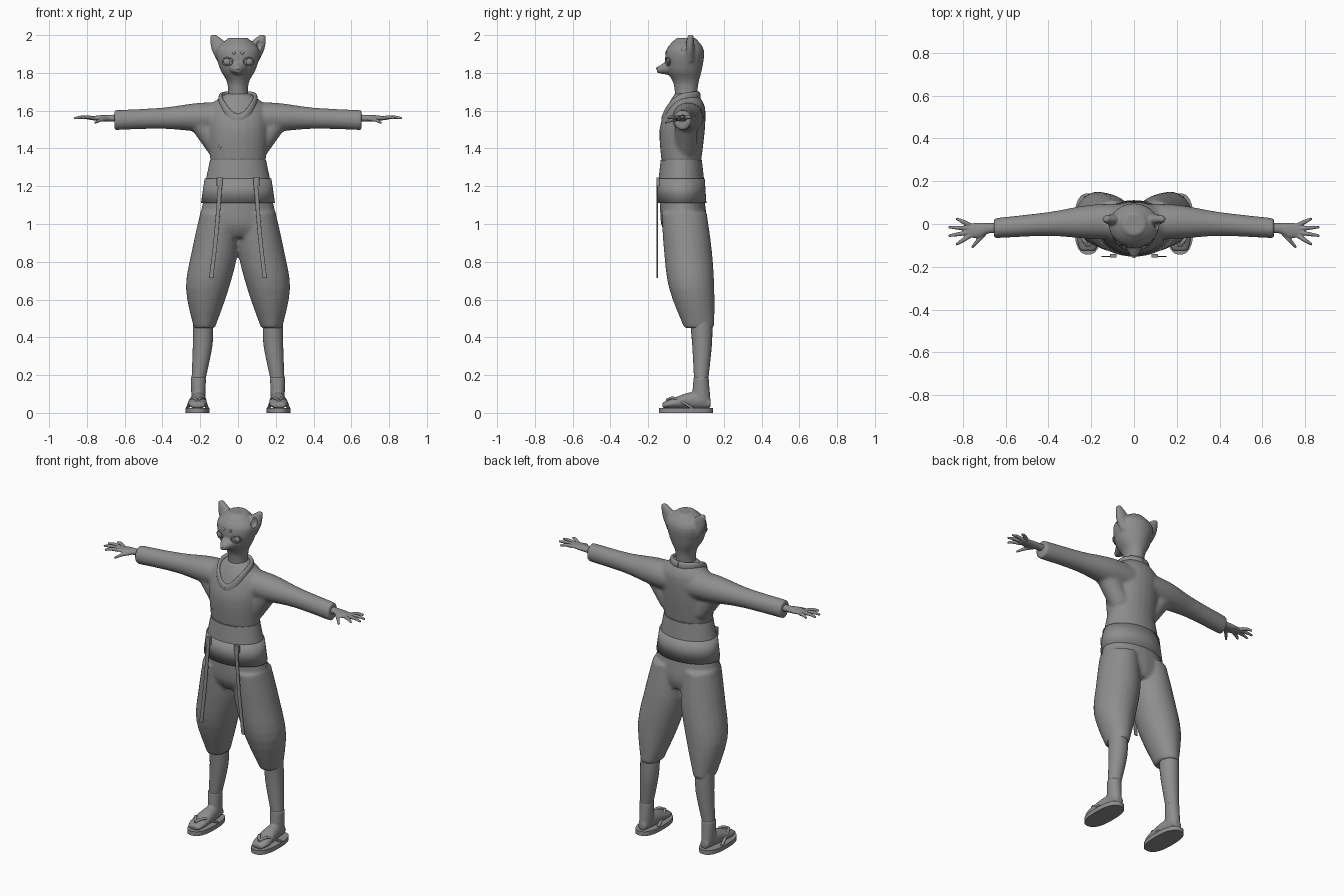
import bpy, bmesh, math
from mathutils import Vector, Matrix

cube = bpy.data.objects.get("Cube")
if cube:
    bpy.data.objects.remove(cube)

GREY = (.27, .27, .27, 1)
X, Y, Z = Vector((1, 0, 0)), Vector((0, 1, 0)), Vector((0, 0, 1))
FOOT = .215

grey = bpy.data.materials.new("plain grey")
grey.use_nodes = True
grey.diffuse_color = GREY
grey.node_tree.nodes["Principled BSDF"].inputs["Base Color"].default_value = GREY


def spline(rows, steps):
    """Catmull-Rom interpolation of the rows of a loft."""
    last = len(rows) - 1
    result = []
    for i in range(last):
        corners = rows[max(i - 1, 0)], rows[i], rows[i + 1], rows[min(i + 2, last)]
        for step in range(steps):
            t = step / steps
            result.append([b + t / 2 * (c - a + t * (2 * a - 5 * b + 4 * c - d + t * (3 * (b - c) + d - a)))
                           for a, b, c, d in zip(*corners)])
    return result + [rows[last]]


def tube(bm, rows, up=Z, axis=None, sides=24, power=2, steps=4):
    """Capped loft of elliptical rings; each row is x, y, z, half width, half height."""
    rows = spline(rows, steps)
    points = [Vector(row[:3]) for row in rows]
    rings = []
    for i, (point, row) in enumerate(zip(points, rows)):
        before, after = points[max(i - 1, 0)], points[min(i + 1, len(points) - 1)]
        along = axis or (after - before).normalized()
        side = up.cross(along).normalized()
        normal = along.cross(side)
        ring = []
        for k in range(sides):
            angle = math.tau * k / sides
            c, s = [math.copysign(abs(v) ** (2 / power), v) for v in (math.cos(angle), math.sin(angle))]
            ring.append(bm.verts.new(point + side * row[3] * c + normal * row[4] * s))
        rings.append(ring)
    for low, high in zip(rings, rings[1:]):
        for k in range(sides):
            j = (k + 1) % sides
            bm.faces.new((low[k], low[j], high[j], high[k]))
    bm.faces.new(reversed(rings[0]))
    bm.faces.new(rings[-1])


def stack(bm, rows, **options):
    """Loft of level rings; each row is z, y, half width, half depth and, off centre, x."""
    level = [(x[0] if x else 0, y, z, width, depth) for z, y, width, depth, *x in rows]
    tube(bm, level, up=Y, axis=Z, **options)


def ball(bm, place, size):
    matrix = Matrix.Translation(place) @ Matrix.Diagonal((*size, 1))
    bmesh.ops.create_uvsphere(bm, u_segments=20, v_segments=12, radius=1, matrix=matrix)


def mirror(bm):
    copy = bmesh.ops.duplicate(bm, geom=bm.verts[:] + bm.edges[:] + bm.faces[:])["geom"]
    for item in copy:
        if isinstance(item, bmesh.types.BMVert):
            item.co.x *= -1


def finish(bm, name, voxel=0, relax=4, angle=50):
    bmesh.ops.recalc_face_normals(bm, faces=bm.faces[:])
    mesh = bpy.data.meshes.new(name)
    bm.to_mesh(mesh)
    bm.free()
    mesh.materials.append(grey)
    part = bpy.data.objects.new(name, mesh)
    bpy.context.collection.objects.link(part)
    bpy.ops.object.select_all(action='DESELECT')
    part.select_set(True)
    bpy.context.view_layer.objects.active = part
    bpy.ops.object.shade_smooth()
    if voxel:
        fuse = part.modifiers.new("fuse", 'REMESH')
        fuse.mode, fuse.voxel_size, fuse.use_smooth_shade = 'VOXEL', voxel, True
        soften = part.modifiers.new("soften", 'SMOOTH')
        soften.iterations = relax
    elif angle:
        bpy.ops.object.shade_smooth_by_angle(angle=math.radians(angle))
    return part


# Head: ears, skull with neck, snout
bm = bmesh.new()
tube(bm, [(.07, .02, 1.87, .04, .03), (.1, .02, 1.94, .043, .025), (.135, .025, 2, .014, .014)],
     up=Y, axis=Vector((.35, 0, 1)).normalized())
mirror(bm)
stack(bm, [(1.62, 0, .06, .055), (1.74, 0, .055, .065), (1.82, -.01, .095, .095),
           (1.92, -.005, .116, .1), (1.985, 0, .05, .05)])
tube(bm, [(0, -.05, 1.84, .07, .055), (0, -.11, 1.825, .04, .033), (0, -.155, 1.815, .013, .014)], axis=-Y)
head = finish(bm, "head", voxel=.006)

# Hollow of each ear
bm = bmesh.new()
ball(bm, (.115, -.012, 1.95), (.02, .022, .035))
mirror(bm)
cutter = finish(bm, "ear_cutter")
cutter.hide_render = True
cutter.hide_set(True)
hollow = head.modifiers.new("ear hollow", 'BOOLEAN')
hollow.operation, hollow.object = 'DIFFERENCE', cutter

# Eyes with raised lids, brow dots, nose
bm = bmesh.new()
ball(bm, (.055, -.093, 1.86), (.023, .009, .018))
turns = [math.tau * k / 16 for k in range(17)]
tube(bm, [(.055 + .026 * math.cos(a), -.096 + .012 * math.cos(a), 1.86 + .02 * math.sin(a), .004, .004)
          for a in turns], up=Y, sides=8, steps=1)
ball(bm, (.022, -.104, 1.905), (.009, .006, .009))
mirror(bm)
ball(bm, (0, -.15, 1.823), (.012, .008, .009))
finish(bm, "face_details")

# Jacket: sleeves and underarms fused to the body
bm = bmesh.new()
tube(bm, [(0, .01, 1.56, .085, .085), (.2, .01, 1.565, .08, .077), (.4, 0, 1.56, .056, .056),
          (.655, -.02, 1.55, .047, .053)], axis=X)
tube(bm, [(.1, 0, 1.4, .06, .06), (.2, 0, 1.54, .06, .06)], up=Y)
mirror(bm)
stack(bm, [(1.33, -.025, .147, .105), (1.5, -.02, .16, .12), (1.62, 0, .15, .1), (1.69, 0, .065, .06)])
finish(bm, "jacket", voxel=.01)

# Collar band sweeping from nape to chest, and the overlapping front edge
bm = bmesh.new()
sweep = []
for k in range(9):
    a = math.pi * k / 8
    drop = ((1 - math.cos(a)) / 2) ** 3
    sweep.append((.092 * math.sin(a), .092 * math.cos(a) - .026, 1.675 - .12 * drop, .012, .026))
tube(bm, sweep, sides=16)
mirror(bm)
tube(bm, [(0, -.12, 1.56, .006, .018), (-.05, -.125, 1.48, .006, .012), (-.1, -.108, 1.4, .005, .008)], sides=12)
finish(bm, "collar")

# Hands: palm, thumb and a fan of four fingers
bm = bmesh.new()
tube(bm, [(.62, -.02, 1.56, .025, .02), (.68, -.02, 1.56, .024, .018), (.73, -.03, 1.56, .036, .016),
          (.78, -.03, 1.56, .03, .009)], axis=X)
fingers = [(Vector((.77, .018 * k - .03, 1.56)), Vector((.872 - .018 * k * k, .041 * k - .035, 1.56)))
           for k in (-1.5, -.5, .5, 1.5)]
thumb = Vector((.695, -.04, 1.555)), Vector((.758, -.11, 1.535))
for base, tip in [thumb, *fingers]:
    knuckle = (base + tip) / 2 + Z * .006
    tube(bm, [(*base, .011, .011), (*knuckle, .01, .01), (*tip, .006, .006)], sides=12)
mirror(bm)
finish(bm, "hands", voxel=.004, relax=3)

# Waist sash
bm = bmesh.new()
stack(bm, [(1.34, -.025, .148, .109), (1.22, -.025, .173, .122)], steps=1, sides=48)
finish(bm, "sash")

# Wide flared belt
bm = bmesh.new()
stack(bm, [(1.24, -.025, .177, .124), (1.11, -.022, .196, .13)], steps=1, sides=48)
finish(bm, "belt", angle=0)

# Belt ties: hanging ribbon and loop
bm = bmesh.new()
ribbon, loop = (.011, .003), (.016, .009)
tube(bm, [(.093, -.152, 1.235, *ribbon), (.115, -.152, .95, *ribbon), (.142, -.152, .715, *ribbon)],
     up=Y, axis=-Z, power=6)
tube(bm, [(.097, -.148, 1.245, *loop), (.097, -.148, 1.2, *loop)], up=Y, axis=-Z, power=6, steps=1)
mirror(bm)
finish(bm, "belt_ties", angle=35)

# Baggy trousers: legs fused to the hips
bm = bmesh.new()
stack(bm, [(1.06, -.01, .1, .12, .1), (.86, .01, .122, .127, .122), (.66, .03, .114, .12, .162),
           (.45, .07, .056, .08, .178)])
mirror(bm)
stack(bm, [(1.13, -.02, .183, .118), (1, -.01, .205, .122), (.93, 0, .17, .095)])
finish(bm, "trousers", voxel=.01)

# Shins
bm = bmesh.new()
stack(bm, [(.5, .08, .053, .06, .185), (.36, .085, .052, .052, .187), (.17, .08, .036, .037, .21)])
mirror(bm)
finish(bm, "shins")

# Socks: ankle cuff and foot
bm = bmesh.new()
stack(bm, [(.19, .08, .041, .04, .21), (.06, .08, .036, .05, .21)])
tube(bm, [(.21, .13, .05, .025, .024), (.21, .04, .065, .04, .046), (FOOT, -.07, .05, .05, .027),
          (FOOT, -.125, .04, .036, .014)], axis=-Y)
mirror(bm)
finish(bm, "socks", voxel=.006)

# Sandals: sole, forked strap and toe post
bm = bmesh.new()
stack(bm, [(0, 0, .064, .143, FOOT), (.026, 0, .064, .143, FOOT)], sides=40, power=2.5, steps=1)
strap = (.009, .007)
for side in (-1, 1):
    tube(bm, [(FOOT, -.1, .068, *strap), (FOOT + side * .028, -.06, .078, *strap),
              (FOOT + side * .052, .035, .025, *strap)], sides=12)
tube(bm, [(FOOT, -.1, .025, *strap), (FOOT, -.1, .07, *strap)], up=Y, sides=12)
mirror(bm)
finish(bm, "sandals")
